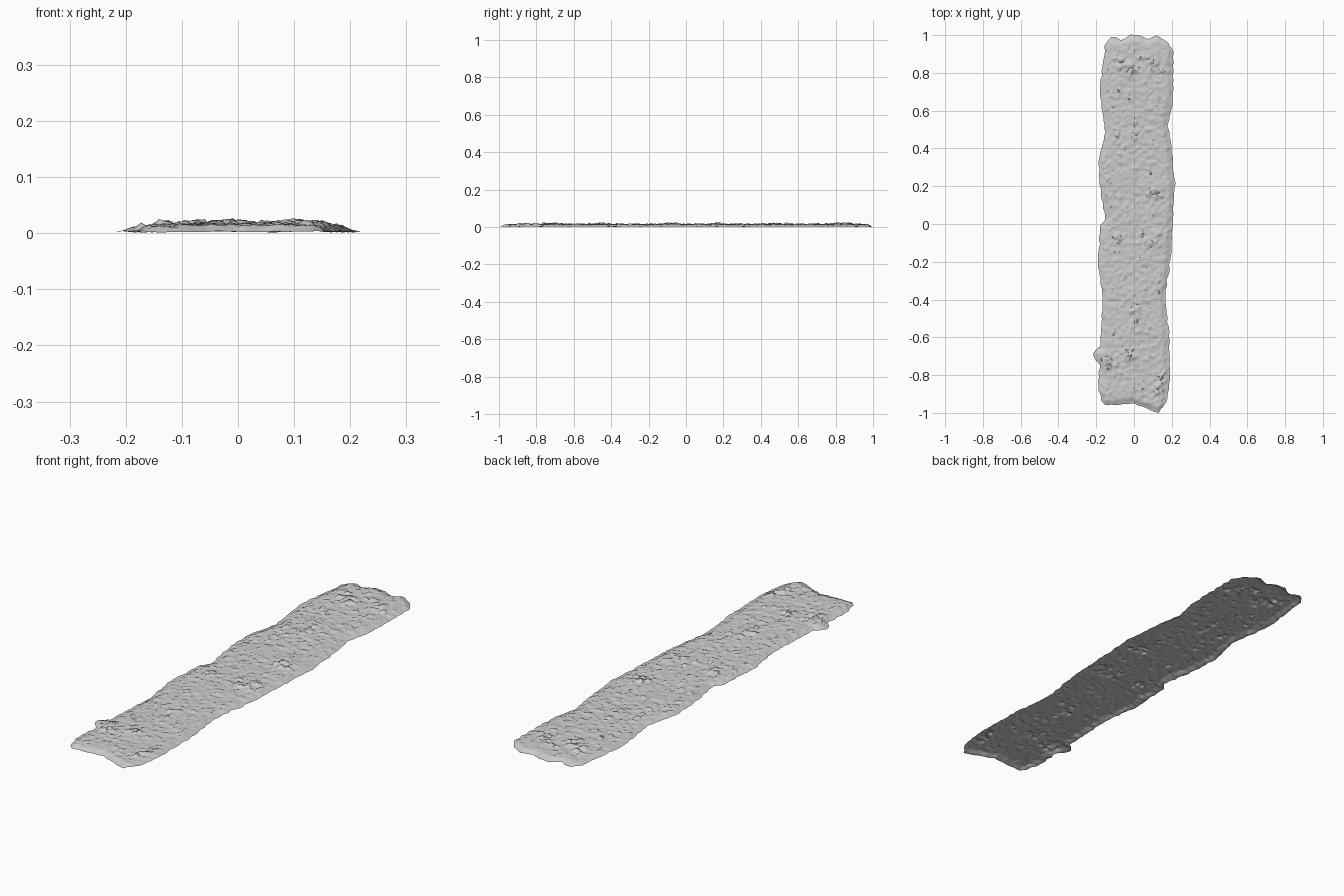
import bpy, bmesh, math, random
from mathutils import Vector, noise

random.seed(4)
cube = bpy.data.objects.get("Cube")
if cube:
    bpy.data.objects.remove(cube, do_unlink=True)

COLUMNS, ROWS = 60, 280

# Ragged outline: (position along the edge, offset of the edge)
LEFT = [(-.97, -.17), (-.92, -.19), (-.79, -.18), (-.73, -.22), (-.68, -.18), (-.4, -.165),
        (-.25, -.19), (-.02, -.18), (.03, -.15), (.15, -.175), (.33, -.19), (.5, -.15),
        (.62, -.17), (.75, -.18), (.97, -.15)]
RIGHT = [(-.97, .17), (-.85, .19), (-.6, .185), (-.4, .165), (-.2, .195), (.2, .215),
         (.4, .2), (.53, .18), (.65, .205), (.92, .21), (.97, .19)]
FRONT = [(-.19, -.92), (-.15, -.96), (0, -.95), (.05, -.97), (.13, -1), (.19, -.92)]
BACK = [(-.15, .95), (-.12, .995), (-.07, .975), (-.02, 1), (.03, 1), (.07, .98),
        (.12, 1), (.2, .95)]

# Clusters of raised stones: (x, y, spread, count)
CLUSTERS = [(-.05, .83, .06, 14), (.1, .85, .05, 8), (0, .48, .05, 10), (-.1, .48, .02, 4),
            (.1, .18, .05, 8), (.1, -.08, .07, 16), (-.07, -.08, .03, 5),
            (.01, -.45, .05, 10), (-.12, -.73, .04, 8), (-.03, -.7, .03, 5),
            (.15, -.85, .04, 6)]


def follow(points, t):
    """Value of a piecewise linear edge at t."""
    if t <= points[0][0]:
        return points[0][1]
    for (a, p), (b, q) in zip(points, points[1:]):
        if t <= b:
            return p + (q - p) * (t - a) / (b - a)
    return points[-1][1]


def smooth(t):
    t = max(0, min(1, t))
    return t * t * (3 - 2 * t)


def wobble(x, y, scale, layer=0):
    return noise.noise(Vector((x * scale, y * scale, layer)))


# Stones: x, y, radius, height
stones = []
for cx, cy, spread, count in CLUSTERS:
    for _ in range(count):
        stones.append((random.gauss(cx, spread / 2), random.gauss(cy, spread / 2),
                       random.uniform(.008, .02), random.uniform(.004, .009)))
for _ in range(260):
    stones.append((random.uniform(-.18, .18), random.uniform(-.94, .96),
                   random.uniform(.006, .014), random.uniform(.002, .005)))


def stone_height(x, y):
    best = 0
    for sx, sy, radius, height in stones:
        if abs(x - sx) < radius and abs(y - sy) < radius:
            reach = math.hypot(x - sx, y - sy) / radius
            best = max(best, height * smooth((1 - reach) * 2))
    return best


def surface_point(s, t):
    along = -.97 + 1.94 * t
    left, right = follow(LEFT, along), follow(RIGHT, along)
    x = left + (right - left) * s
    front, back = follow(FRONT, x), follow(BACK, x)
    y = front + (back - front) * t
    # Small chips along the border
    x += .008 * wobble(x, y, 30, 5) * abs(2 * s - 1)
    y += .006 * wobble(x, y, 30, 9) * abs(2 * t - 1)
    border = min(s * (right - left), (1 - s) * (right - left), t * 2, (1 - t) * 2)
    inside = smooth(border / .035)
    crown = .003 * (1 - (2 * s - 1) ** 2)
    rough = .004 * wobble(x, y, 45) + .003 * wobble(x, y, 110, 3) + .002 * wobble(x, y, 12, 7)
    z = .003 + inside * (.009 + crown + rough + stone_height(x, y))
    z += (1 - inside) * .003 * wobble(x, y, 40, 2)
    return (x, y, min(.032, max(0, z)))


# Rough ground strip
bm = bmesh.new()
grid = [[bm.verts.new(surface_point(i / COLUMNS, j / ROWS)) for i in range(COLUMNS + 1)]
        for j in range(ROWS + 1)]
for low, high in zip(grid, grid[1:]):
    for i in range(COLUMNS):
        bm.faces.new((low[i], low[i + 1], high[i + 1], high[i]))
mesh = bpy.data.meshes.new("stony_path")
bm.to_mesh(mesh)
bm.free()
path = bpy.data.objects.new("stony_path", mesh)
bpy.context.collection.objects.link(path)

# Plain grey stone colour
grey = bpy.data.materials.new("stone_grey")
grey.use_nodes = True
colour = (.6, .6, .6, 1)
grey.diffuse_color = colour
grey.node_tree.nodes["Principled BSDF"].inputs["Base Color"].default_value = colour
mesh.materials.append(grey)

bpy.context.view_layer.objects.active = path
path.select_set(True)
bpy.ops.object.shade_smooth_by_angle(angle=math.radians(40))
